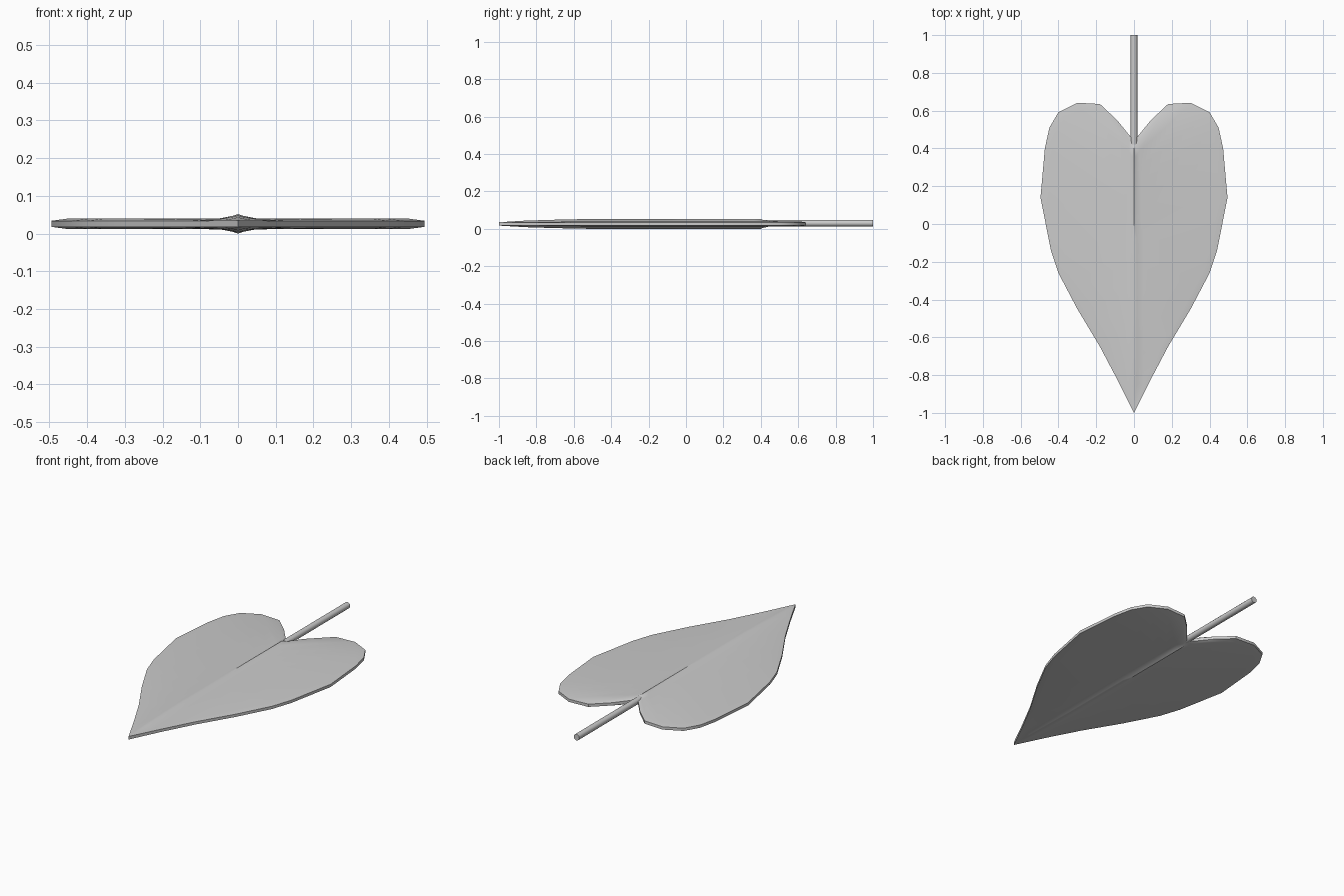
import bpy, bmesh, math
from mathutils import Vector

if "Cube" in bpy.data.objects:
    bpy.data.objects.remove(bpy.data.objects["Cube"])

ZC = 0.026  # mid-plane of the leaf

# Half outline (x, y) from notch to tip, with the matching y on the midrib
ROWS = [(0, 0.44, 0.44), (0.09, 0.55, 0.40), (0.18, 0.635, 0.34), (0.30, 0.642, 0.26),
        (0.40, 0.592, 0.18), (0.448, 0.51, 0.10), (0.472, 0.40, 0.02), (0.495, 0.14, -0.08),
        (0.44, -0.14, -0.25), (0.40, -0.26, -0.38), (0.30, -0.45, -0.53),
        (0.18, -0.65, -0.70), (0.085, -0.83, -0.86), (0, -1.0, -1.0)]


def section(x, y, sy):
    """Points (x, y, half thickness) from midrib out to the rim."""
    a, b = Vector((0, sy)), Vector((x, y))
    d = (b - a).length
    if d < 1e-6:
        return [(0, y, 0.009)] * 5
    taper = min(1, 0.5 + (sy + 1) * 1.2)
    steps = [(0, 0.026), (min(0.15, 0.015 / d), 0.021), (min(0.45, 0.05 / d), 0.0145),
             (max(0.6, 1 - 0.045 / d), 0.0135), (1, 0.008)]
    return [(*a.lerp(b, f), max(0.008, h * taper)) for f, h in steps]


# Leaf blade: thick heart-shaped sheet with raised midrib on both faces
bm = bmesh.new()
grid = [section(*r) for r in ROWS]


def quad(pts):
    keep = []
    for p in pts:
        if all((Vector(p) - Vector(q)).length > 1e-6 for q in keep):
            keep.append(p)
    if len(keep) > 2:
        bm.faces.new([bm.verts.new(p) for p in keep])


for side in (1, -1):
    for r0, r1 in zip(grid, grid[1:]):
        def at(p, s):
            return (side * p[0], p[1], ZC + s * p[2])
        for s in (1, -1):
            for k in range(4):
                quad([at(r0[k], s), at(r0[k + 1], s), at(r1[k + 1], s), at(r1[k], s)])
        quad([at(r0[4], 1), at(r0[4], -1), at(r1[4], -1), at(r1[4], 1)])
bmesh.ops.remove_doubles(bm, verts=bm.verts, dist=1e-5)
bmesh.ops.recalc_face_normals(bm, faces=bm.faces)
me = bpy.data.meshes.new("leaf_blade")
bm.to_mesh(me)
bm.free()
blade = bpy.data.objects.new("leaf_blade", me)
bpy.context.collection.objects.link(blade)

# Stem: slim rod running back from the notch
bpy.ops.mesh.primitive_cylinder_add(vertices=12, radius=0.018, depth=0.58,
                                    location=(0, 0.71, 0.03),
                                    rotation=(math.pi / 2, 0, 0))
stem = bpy.context.object
stem.name = "stem"

# Soft shading with crisp rims
for ob in (blade, stem):
    bpy.ops.object.select_all(action='DESELECT')
    ob.select_set(True)
    bpy.context.view_layer.objects.active = ob
    bpy.ops.object.shade_smooth_by_angle(angle=math.radians(40))
